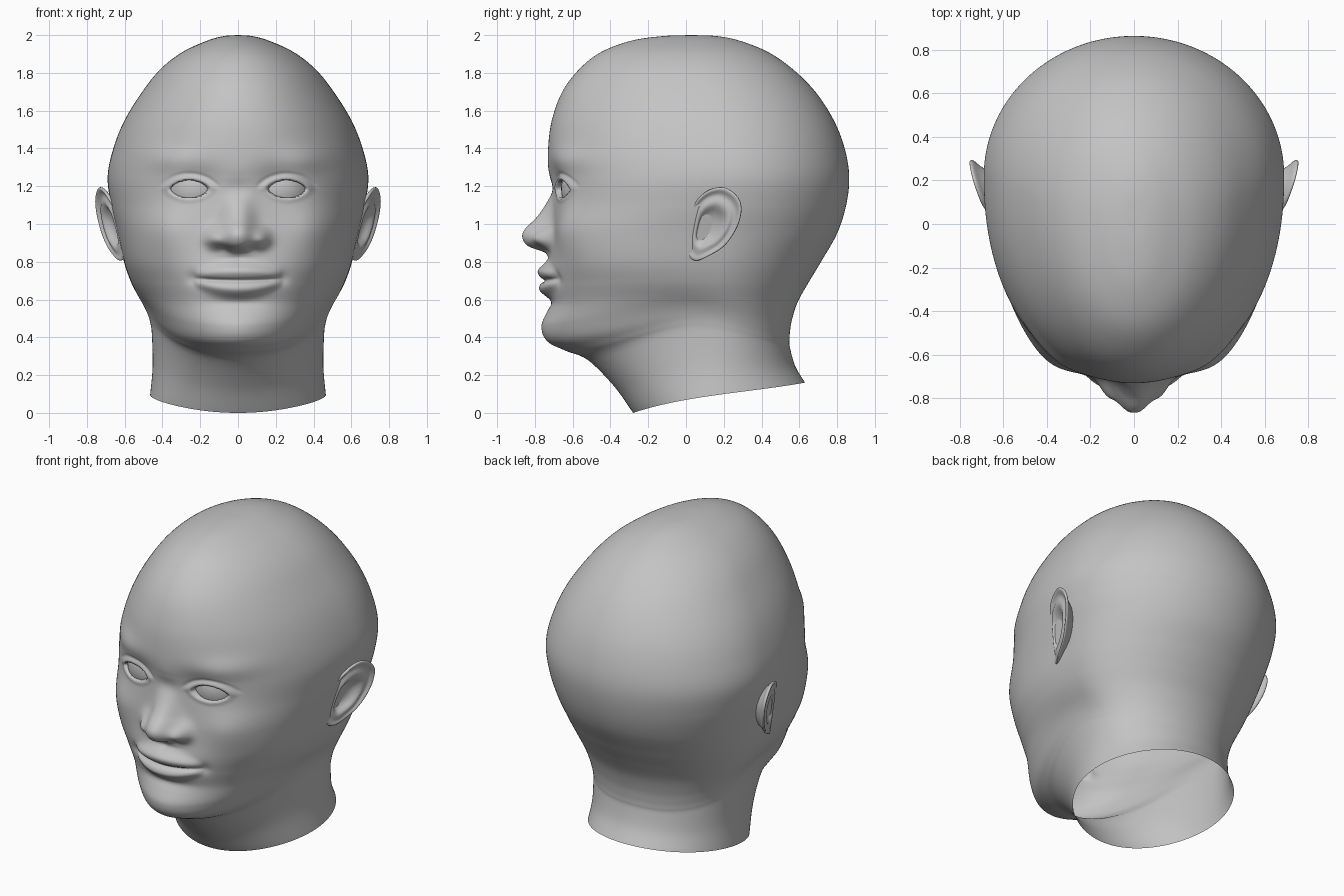
import bpy, bmesh, math
from mathutils import Matrix

if "Cube" in bpy.data.objects:
    bpy.data.objects.remove(bpy.data.objects["Cube"])

clay = bpy.data.materials.new("clay_grey")
clay.diffuse_color = (0.55, 0.55, 0.55, 1)
clay.use_nodes = True
clay.node_tree.nodes["Principled BSDF"].inputs["Base Color"].default_value = clay.diffuse_color


def curve(keys, t):
    """Smooth interpolation through rows (t, v1, v2, ...) with ascending t."""
    n = len(keys)
    t = min(max(t, keys[0][0]), keys[-1][0])
    i = 0
    while i < n - 2 and t > keys[i + 1][0]:
        i += 1
    p, q = keys[i], keys[i + 1]
    before, after = keys[max(i - 1, 0)], keys[min(i + 2, n - 1)]
    h = q[0] - p[0]
    s = (t - p[0]) / h
    out = []
    for k in range(1, len(p)):
        m0 = (q[k] - before[k]) / (q[0] - before[0]) * h
        m1 = (after[k] - p[k]) / (after[0] - p[0]) * h
        out.append((2*s**3 - 3*s*s + 1)*p[k] + (s**3 - 2*s*s + s)*m0
                   + (3*s*s - 2*s**3)*q[k] + (s**3 - s*s)*m1)
    return out


def bump(x, z, cx, cz, sx, sz):
    return math.exp(-((x - cx) / sx)**2 - ((z - cz) / sz)**2)


def step(v, lo, hi):
    s = min(max((v - lo) / (hi - lo), 0), 1)
    return s * s * (3 - 2 * s)


def bridge(bm, rows):
    for r0, r1 in zip(rows, rows[1:]):
        for j in range(len(r0)):
            k = (j + 1) % len(r0)
            bm.faces.new((r0[j], r0[k], r1[k], r1[j]))


def finish(bm, name):
    bmesh.ops.recalc_face_normals(bm, faces=bm.faces)
    me = bpy.data.meshes.new(name)
    for f in bm.faces:
        f.smooth = True
    bm.to_mesh(me)
    bm.free()
    ob = bpy.data.objects.new(name, me)
    me.materials.append(clay)
    bpy.context.collection.objects.link(ob)
    return ob


# head sections: z, half width, front y, back y, y of widest point, front roundness
SECTIONS = [
    (2.00, .001, .029, .031, .03, 2), (1.995, .075, -.12, .16, .03, 2),
    (1.97, .165, -.29, .285, .04, 2), (1.91, .295, -.45, .435, .06, 2),
    (1.82, .41, -.565, .565, .09, 2), (1.70, .507, -.655, .685, .13, 2.02),
    (1.55, .60, -.71, .782, .17, 2.05), (1.40, .66, -.73, .84, .20, 2.1),
    (1.25, .69, -.728, .864, .22, 2.15), (1.10, .672, -.705, .848, .22, 2.35),
    (.95, .637, -.71, .80, .20, 2.6), (.80, .605, -.715, .715, .17, 2.6),
    (.68, .57, -.715, .645, .16, 2.4), (.57, .533, -.72, .59, .16, 2.2),
    (.46, .497, -.755, .56, .165, 2.0), (.38, .473, -.735, .55, .17, 1.9),
    (.33, .462, -.64, .548, .17, 1.85), (.28, .456, -.52, .55, .17, 1.88),
    (.14, .452, -.38, .578, .17, 1.95), (0, .465, -.28, .63, .17, 2)]
SECTIONS = [(i,) + s for i, s in enumerate(SECTIONS)]

# nose ridge: z, height, width
NOSE = [(.82, 0, .10), (.85, .03, .10), (.88, .115, .10), (.91, .147, .105),
        (.945, .156, .103), (.98, .138, .095), (1.03, .09, .085),
        (1.10, .042, .078), (1.17, .012, .075), (1.26, 0, .075)]
EYE_X, EYE_Z = .258, 1.185


def face_relief(x, z):
    """How far the face stands out towards the front at (x, z)."""
    ax = abs(x)
    # nose, wings and nostrils
    h, w = curve(NOSE, z)
    d = h * math.exp(-(ax / w)**2.4)
    d += .050 * bump(ax, z, .128, .920, .045, .055 if z > .92 else .042)
    d -= .022 * bump(ax, z, .07, .872, .035, .018)
    d -= .018 * bump(x, z, 0, 1.19, .07, .06)
    # eye socket, lids and opening
    d -= .030 * bump(ax, z, .19, 1.22, .12, .085)
    dx, dz = ax - EYE_X, z - EYE_Z
    e = (dx / .102)**2 + (abs(dz) / .046)**1.5
    d += (.006 + .007 * step(dz, -.02, .02)) * math.exp(-((e - 1.35) / .55)**2)
    d -= .005 * step(dz, 0, .03) * math.exp(-((e - 2.4) / .3)**2)
    d -= .06 * (1 - step(e, .75, 1.05))
    # brow and cheeks
    d += .022 * bump(ax, z, .36, 1.34, .14, .07)
    d += .034 * bump(ax, z, .40, .98, .13, .15)
    # muzzle, lips, mouth line, corners and philtrum
    zm = z - .008 * (ax / .22)**2 - .70
    g = max(0, 1 - (x / .235)**2)
    d += .032 * bump(x, z, 0, .72, .21, .11)
    lip = .040 * g**.8
    size = .45 + .55 * g
    d += lip * math.exp(-((zm - .050 * size) / (.042 * size))**2)
    d += lip * math.exp(-((zm + .046 * size) / (.040 * size))**2)
    d -= .020 * min(1, 2 * g) * math.exp(-(zm / .010)**2)
    d -= .014 * bump(ax, z, .235, .71, .035, .035)
    d -= .006 * bump(x, z, 0, .82, .025, .03)
    d -= .014 * bump(x, z, 0, .585, .16, .03)
    # chin
    d += .010 * bump(x, z, 0, .47, .13, .07)
    return d


# head and neck, open underneath
COLS = 300
bm = bmesh.new()
rows = []
for i in range(len(SECTIONS) - 1):
    n = max(6, int((SECTIONS[i][1] - SECTIONS[i + 1][1]) / .0075))
    for k in range(1, n + 1):
        z0, a, yf, yb, yc, nf = curve(SECTIONS, i + k / n)
        row = []
        for j in range(COLS):
            u = 2 * math.pi * j / COLS
            th = u - .6 * math.sin(u)          # more columns on the face
            s, c = math.sin(th), math.cos(th)
            b, p = (yc - yf, nf) if c > 0 else (yb - yc, 2)
            r = (abs(s / a)**p + abs(c / b)**p)**(-1 / p)
            x, y, z = r * s, yc - r * c, z0
            if c > 0 and .35 < z < 1.6:
                y -= face_relief(x, z) * step(-y, .1, .4) * step(z, .35, .42)
            # jaw line rises towards the ears, neck cut rises towards the back
            z += .11 * s * s * (1 + c) * math.exp(-((z0 - .35) / .25)**2)
            z += .08 * (1 - c) * max(0, 1 - z0 / .8)**2
            row.append(bm.verts.new((x, y, z)))
        rows.append(row)
bridge(bm, rows)
top = bm.verts.new((0, .03, 2))
for j in range(COLS):
    bm.faces.new((top, rows[0][j], rows[0][(j + 1) % COLS]))
finish(bm, "head")

# eyeballs
bm = bmesh.new()
bmesh.ops.create_uvsphere(bm, u_segments=48, v_segments=32, radius=.17,
                          matrix=Matrix.Translation((.22, -.491, EYE_Z)))
eyes = finish(bm, "eyeballs")
eyes.modifiers.new("mirror", 'MIRROR')

# ears: outline (y, z) scaled towards a centre, with a relief profile (scale, offset)
OUTLINE = [(.06, 1.13), (.12, 1.18), (.20, 1.195), (.27, 1.15), (.295, 1.08),
           (.27, .98), (.205, .885), (.12, .83), (.05, .805), (.01, .84),
           (0, .91), (.015, 1.0), (.035, 1.08)]
RELIEF = [(.06, -.04), (.25, -.038), (.42, -.026), (.54, 0), (.66, .006),
          (.79, -.012), (.87, -.004), (.94, .010), (1, .004), (1, -.008),
          (.93, -.018), (.8, -.034), (.62, -.10)]
CY, CZ = .14, 1.01
m = len(OUTLINE)
loop = [(i - 2,) + OUTLINE[(i - 2) % m] for i in range(m + 5)]
bm = bmesh.new()
rows = []
for idx, (sc, dx) in enumerate(RELIEF):
    cy, cz = CY - .03 * (1 - sc), CZ - .04 * (1 - sc)
    row = []
    for j in range(52):
        oy, oz = curve(loop, j * m / 52)
        y, z = cy + (oy - CY) * sc, cz + (oz - CZ) * sc
        lobe = min(1, max(0, (z - .79) / .14)) if idx < 9 else 1
        x = .615 + .14 * (z - .8) + .32 * y + dx * lobe
        x -= .02 * (1 - step(y, 0, .1))        # front edge sinks into the head
        row.append(bm.verts.new((x, y, z)))
    rows.append(row)
bridge(bm, rows)
bm.faces.new(rows[0])
bm.faces.new(rows[-1])
ears = finish(bm, "ears")
ears.modifiers.new("mirror", 'MIRROR')
sub = ears.modifiers.new("smooth", 'SUBSURF')
sub.levels = sub.render_levels = 1
